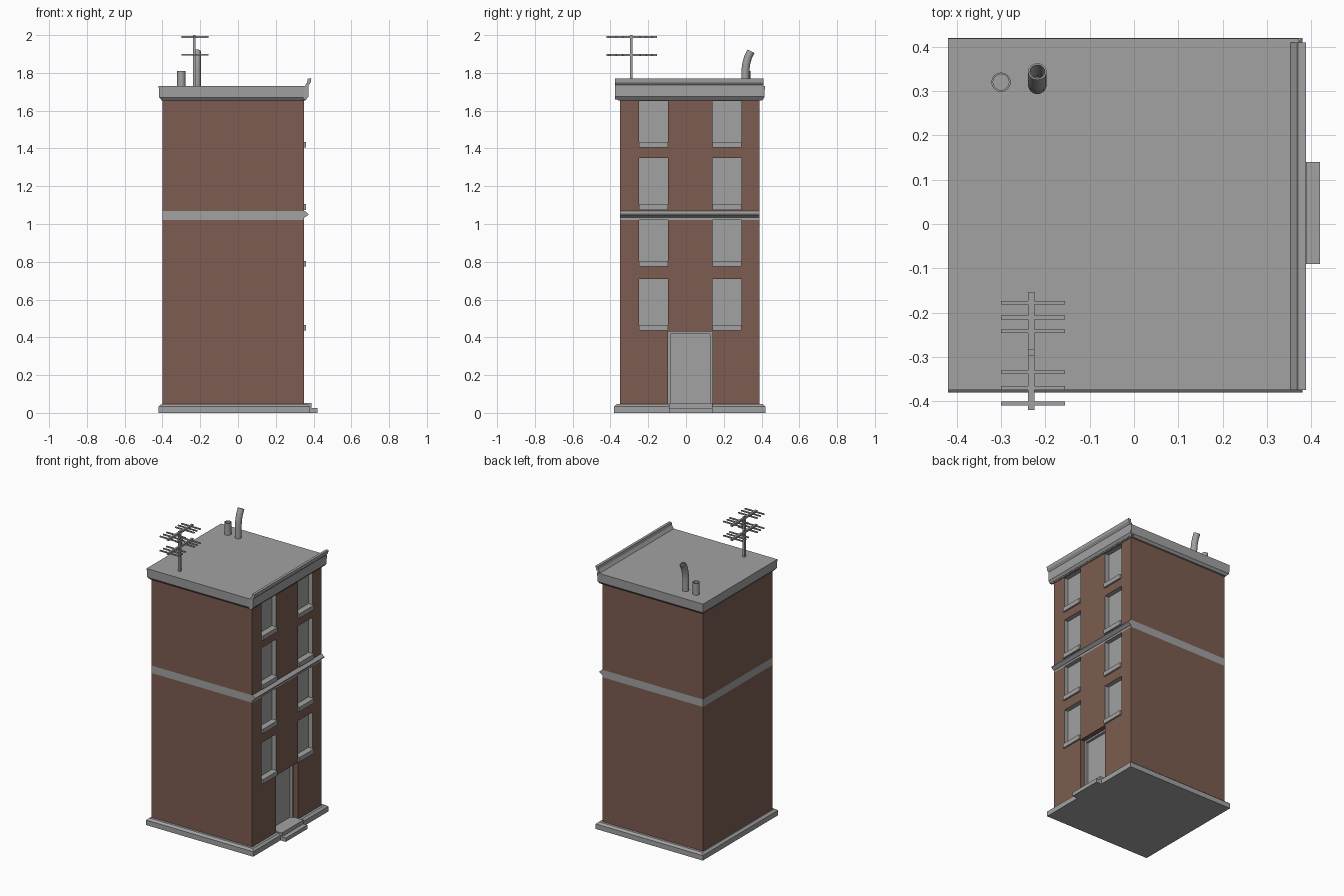
import bpy, bmesh, math
from mathutils import Vector

if "Cube" in bpy.data.objects:
    bpy.data.objects.remove(bpy.data.objects["Cube"])


def mat(name, rgb):
    m = bpy.data.materials.new(name)
    m.diffuse_color = (*rgb, 1)
    m.use_nodes = True
    m.node_tree.nodes["Principled BSDF"].inputs["Base Color"].default_value = m.diffuse_color
    return m


GREY = mat("stone_grey", (0.36, 0.36, 0.36))
BRICK = mat("brick_brown", (0.20, 0.108, 0.08))


def finish(name, bm, mats=(GREY,)):
    bmesh.ops.remove_doubles(bm, verts=bm.verts, dist=1e-5)
    bmesh.ops.recalc_face_normals(bm, faces=bm.faces)
    me = bpy.data.meshes.new(name)
    bm.to_mesh(me)
    bm.free()
    for m in mats:
        me.materials.append(m)
    ob = bpy.data.objects.new(name, me)
    bpy.context.collection.objects.link(ob)
    return ob


def quad(bm, pts, mi=0):
    f = bm.faces.new([bm.verts.new(p) for p in pts])
    f.material_index = mi


def add_box(bm, x0, x1, y0, y1, z0, z1):
    vs = bmesh.ops.create_cube(bm, size=1)["verts"]
    for v in vs:
        v.co = (x1 if v.co.x > 0 else x0, y1 if v.co.y > 0 else y0,
                z1 if v.co.z > 0 else z0)
    return vs


def box(name, *dims, taper=None):
    """Box; taper=(z, inset) pulls in the corners at that height."""
    bm = bmesh.new()
    add_box(bm, *dims)
    ob = finish(name, bm)
    return ob


def stacked(name, x0, x1, y0, y1, levels):
    """Rectangular block with an inset at each (z, inset) level."""
    bm = bmesh.new()
    rings = []
    for z, i in levels:
        rings.append([bm.verts.new(p) for p in (
            (x0 + i, y0 + i, z), (x1 - i, y0 + i, z),
            (x1 - i, y1 - i, z), (x0 + i, y1 - i, z))])
    for a, b in zip(rings, rings[1:]):
        for k in range(4):
            bm.faces.new((a[k], a[(k + 1) % 4], b[(k + 1) % 4], b[k]))
    bm.faces.new(rings[0])
    bm.faces.new(rings[-1])
    return finish(name, bm)


def moulding(name, profile, y0, y1):
    """Extrude an x-z profile along y."""
    bm = bmesh.new()
    f = bm.faces.new([bm.verts.new((x, y0, z)) for x, z in profile])
    r = bmesh.ops.extrude_face_region(bm, geom=[f], use_keep_orig=True)
    for v in r["geom"]:
        if isinstance(v, bmesh.types.BMVert):
            v.co.y = y1
    return finish(name, bm)


def pipe(name, path, r, wall=0.004, n=16):
    """Hollow pipe in a y-z plane, open at the top."""
    bm = bmesh.new()
    pts = [Vector(p) for p in path]
    loops = []
    for rad, seq in ((r, range(len(pts))), (r - wall, reversed(range(len(pts))))):
        for i in seq:
            t = (pts[min(i + 1, len(pts) - 1)] - pts[max(i - 1, 0)]).normalized()
            side = Vector((1, 0, 0))
            up = t.cross(side)
            loops.append([bm.verts.new(pts[i] + rad * (
                math.cos(a) * side + math.sin(a) * up))
                for a in (2 * math.pi * k / n for k in range(n))])
    for a, b in zip(loops, loops[1:]):
        for k in range(n):
            bm.faces.new((a[k], a[(k + 1) % n], b[(k + 1) % n], b[k])).smooth = True
    ob = finish(name, bm)
    ob.data.set_sharp_from_angle(angle=math.radians(40))
    return ob


# Brick walls with a grey band; the street wall (+x) has recessed openings
X0, X1, Y0, Y1 = -0.40, 0.35, -0.35, 0.39
ys = [Y0, -0.25, -0.095, 0.14, 0.295, Y1]
zs = [0.03, 0.43, 0.44, 0.71, 0.78, 1.02, 1.07, 1.08, 1.35, 1.41, 1.65, 1.67]
window_rows = (0.44, 0.78, 1.08, 1.41)
bm = bmesh.new()
for z0, z1 in zip(zs, zs[1:]):
    m = 1 if z0 == 1.02 else 0
    for (ax, ay), (bx, by) in (((X1, Y0), (X0, Y0)), ((X0, Y0), (X0, Y1)),
                               ((X0, Y1), (X1, Y1))):
        quad(bm, [(ax, ay, z0), (bx, by, z0), (bx, by, z1), (ax, ay, z1)], m)
    for c, (y0, y1) in enumerate(zip(ys, ys[1:])):
        is_window = c in (1, 3) and z0 in window_rows
        is_door = c == 2 and z0 == 0.03
        if not (is_window or is_door):
            quad(bm, [(X1, y0, z0), (X1, y1, z0), (X1, y1, z1), (X1, y0, z1)], m)
            continue
        xb = X1 - (0.03 if is_window else 0.05)
        rim = [(y0, z0), (y1, z0), (y1, z1), (y0, z1)]
        for k in range(4):
            a, b = rim[k], rim[(k + 1) % 4]
            quad(bm, [(X1, *a), (X1, *b), (xb, *b), (xb, *a)], int(is_window))
        quad(bm, [(xb, *p) for p in rim], 1)
finish("walls", bm, (BRICK, GREY))

# Window sills
bm = bmesh.new()
for z in window_rows:
    for y0, y1 in ((ys[1], ys[2]), (ys[3], ys[4])):
        add_box(bm, X1 - 0.03, X1 + 0.011, y0, y1, z - 0.005, z + 0.025)
finish("window_sills", bm)

# Door frame
bm = bmesh.new()
add_box(bm, 0.30, 0.318, -0.095, -0.083, 0.04, 0.43)
add_box(bm, 0.30, 0.318, 0.128, 0.14, 0.04, 0.43)
add_box(bm, 0.30, 0.318, -0.083, 0.128, 0.418, 0.43)
finish("door_frame", bm)

# Plinth and door steps
stacked("plinth", -0.42, 0.38, -0.38, 0.42, [(0, 0), (0.034, 0), (0.046, 0.014)])
box("lower_step", 0.30, 0.42, -0.09, 0.14, 0.0, 0.026)
box("upper_step", 0.30, 0.39, -0.09, 0.14, 0.026, 0.052)

# Belt moulding on the street wall
moulding("belt_moulding", [(0.34, 1.03), (0.355, 1.035), (0.372, 1.048),
                           (0.372, 1.054), (0.355, 1.068), (0.34, 1.07)], Y0, Y1)

# Roof slab and flared cornice
stacked("roof_slab", -0.42, 0.372, -0.375, 0.418,
        [(1.655, 0.016), (1.67, 0.003), (1.73, 0)])
moulding("cornice", [(0.345, 1.66), (0.362, 1.66), (0.374, 1.675), (0.374, 1.735),
                     (0.386, 1.75), (0.388, 1.77), (0.37, 1.77), (0.366, 1.75),
                     (0.35, 1.725)], -0.375, 0.41)

# Roof pipes
pipe("short_vent", [(-0.30, 0.32, 1.72), (-0.30, 0.32, 1.81)], 0.022)
pipe("bent_vent", [(-0.218, 0.314, 1.72), (-0.218, 0.314, 1.81), (-0.218, 0.319, 1.85),
                   (-0.218, 0.329, 1.885), (-0.218, 0.344, 1.915)], 0.021)

# Aerial: mast, two booms, six rods on each
bm = bmesh.new()
cx = -0.232
add_box(bm, cx - 0.007, cx + 0.007, -0.297, -0.283, 1.72, 2.0)
for z in (1.99, 1.895):
    add_box(bm, cx - 0.007, cx + 0.007, -0.42, -0.153, z - 0.006, z + 0.006)
    for y in (-0.405, -0.37, -0.334, -0.242, -0.211, -0.178):
        add_box(bm, -0.30, -0.156, y - 0.004, y + 0.004, z - 0.004, z + 0.004)
finish("aerial", bm)
